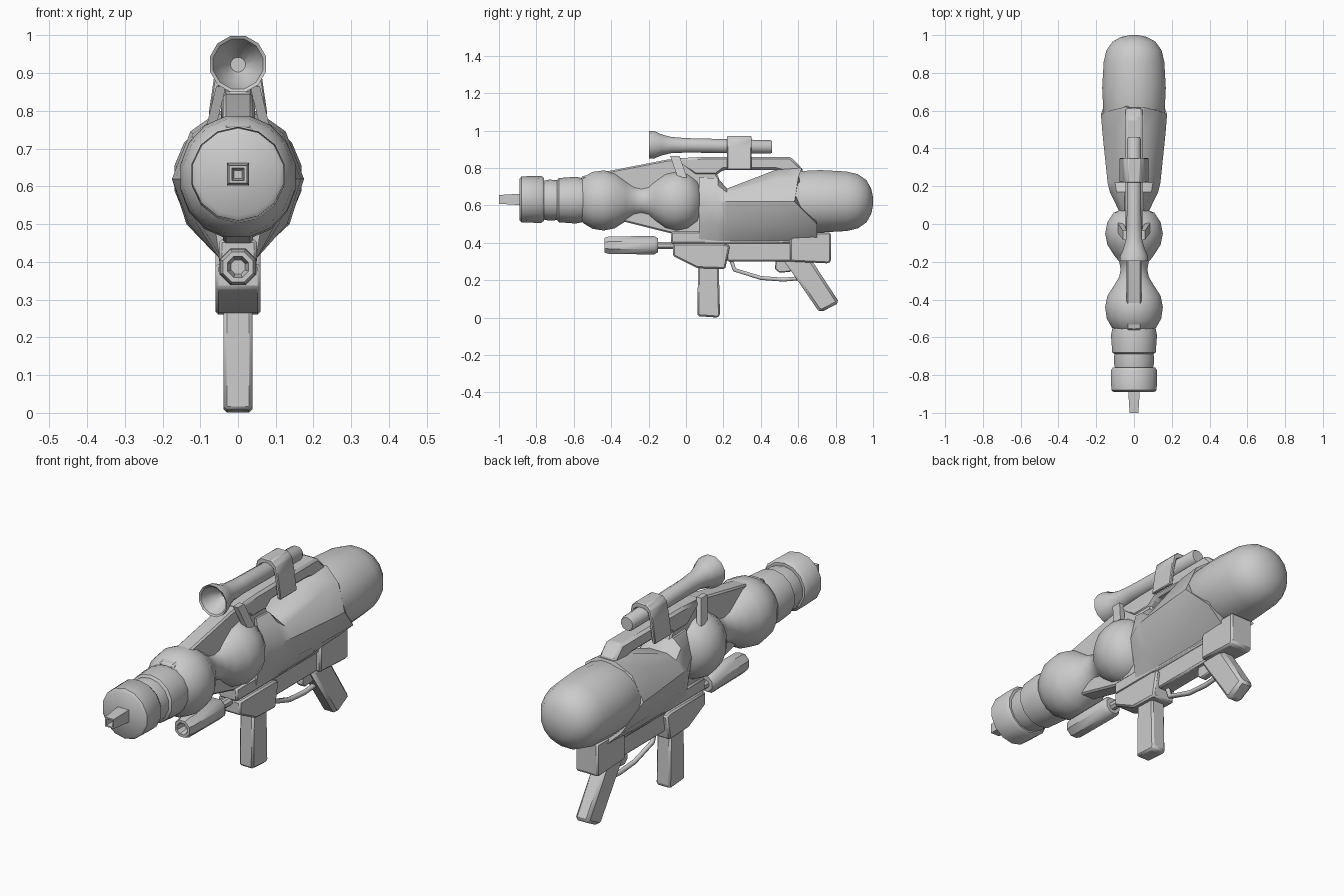
import bpy, bmesh, math
from mathutils import Vector

cube = bpy.data.objects.get("Cube")
if cube:
    bpy.data.objects.remove(cube, do_unlink=True)

grey = bpy.data.materials.new("plain grey")
grey.use_nodes = True
colour = (0.6, 0.6, 0.6, 1)
grey.diffuse_color = colour
grey.node_tree.nodes["Principled BSDF"].inputs["Base Color"].default_value = colour


def finish(name, bm, bevel=0.0, angle=40):
    bmesh.ops.recalc_face_normals(bm, faces=bm.faces)
    mesh = bpy.data.meshes.new(name)
    bm.to_mesh(mesh)
    bm.free()
    mesh.materials.append(grey)
    ob = bpy.data.objects.new(name, mesh)
    bpy.context.collection.objects.link(ob)
    if bevel:
        mod = ob.modifiers.new("Bevel", 'BEVEL')
        mod.width = bevel
        mod.segments = 1
    bpy.ops.object.select_all(action='DESELECT')
    ob.select_set(True)
    bpy.context.view_layer.objects.active = ob
    bpy.ops.object.shade_smooth_by_angle(angle=math.radians(angle))
    return ob


def skin(name, rings, bevel=0.0, angle=40):
    """Bridge closed rings of equal length and cap both ends."""
    bm = bmesh.new()
    loops = [[bm.verts.new(p) for p in ring] for ring in rings]
    n = len(loops[0])
    for a, b in zip(loops, loops[1:]):
        for i in range(n):
            j = (i + 1) % n
            bm.faces.new((a[i], a[j], b[j], b[i]))
    bm.faces.new(loops[0])
    bm.faces.new(loops[-1])
    return finish(name, bm, bevel, angle)


def lathe(name, profile, z, sides=16, squash=1.0, tilt=0.0, turn=0.5, angle=40):
    """Profile of (y, radius) turned about a line along y."""
    rings = []
    for y, r in profile:
        turns = [2 * math.pi * (i + turn) / sides for i in range(sides)]
        rings.append([(squash * r * math.cos(a), y, z + tilt * y + r * math.sin(a)) for a in turns])
    return skin(name, rings, angle=angle)


def prism(name, outline, half, bevel=0.008, x=0.0):
    """Side outline of (y, z) extruded across x."""
    return skin(name, [[(x + s * half, y, z) for y, z in outline] for s in (-1, 1)], bevel, 30)


def rod(name, points, radius):
    """Round bar along a path of points."""
    curve = bpy.data.curves.new(name, 'CURVE')
    curve.dimensions = '3D'
    curve.bevel_depth = radius
    curve.bevel_resolution = 1
    curve.use_fill_caps = True
    spline = curve.splines.new('POLY')
    spline.points.add(len(points) - 1)
    for p, co in zip(spline.points, points):
        p.co = (*co, 1)
    curve.materials.append(grey)
    ob = bpy.data.objects.new(name, curve)
    bpy.context.collection.objects.link(ob)


# Nozzle with a hollow mouth, front cap and neck
lathe("nozzle", [(-0.93, 0.015), (-1, 0.023), (-1, 0.033), (-0.9, 0.042), (-0.87, 0.042)], 0.632, 4)
lathe("front_cap", [(-0.89, 0.11), (-0.88, 0.123), (-0.775, 0.126), (-0.76, 0.115)], 0.632, 14)
lathe("neck", [(-0.78, 0.1), (-0.73, 0.11), (-0.67, 0.105)], 0.628, 14)
lathe("neck_collar", [(-0.69, 0.105), (-0.68, 0.118), (-0.59, 0.125), (-0.54, 0.115)], 0.628, 14)

# Two bulbs joined by a waist
bulb = [(-0.58, 0.085), (-0.55, 0.125), (-0.5, 0.155), (-0.44, 0.164), (-0.38, 0.151),
        (-0.32, 0.11), (-0.28, 0.084), (-0.24, 0.076), (-0.2, 0.084), (-0.17, 0.11),
        (-0.11, 0.151), (-0.05, 0.164), (0.01, 0.151), (0.06, 0.115), (0.085, 0.05)]
lathe("double_bulb", bulb, 0.622, 16, squash=0.95, tilt=-0.01)

# Narrow spine behind the bulbs
prism("spine", [(-0.56, 0.755), (-0.1, 0.845), (0.09, 0.86), (0.17, 0.76), (0.2, 0.68),
                (0.2, 0.42), (-0.08, 0.45), (-0.32, 0.51), (-0.56, 0.57)], 0.04)

# Main shell: (y, half width, top height, bottom height)
shell = []
for y, w, top, low in [(0.07, 0.08, 0.75, 0.42), (0.17, 0.128, 0.745, 0.41), (0.22, 0.14, 0.69, 0.41),
                       (0.48, 0.167, 0.79, 0.41), (0.6, 0.175, 0.8, 0.42)]:
    last = y > 0.55
    half = [(0.05, top, 0.02), (0.72 * w, 0.62 + 0.7 * (top - 0.62), 0), (w, 0.62, -0.02),
            (0.78 * w, 0.5, 0.1), (0.05, low, 0.1)]
    right = [(x, y + (d if last else 0), z) for x, z, d in half]
    shell.append(right + [(-x, b, c) for x, b, c in reversed(right)])
skin("main_shell", shell, angle=35)

# Carry rail above the opening
prism("top_rail", [(-0.07, 0.85), (0.1, 0.86), (0.56, 0.86), (0.62, 0.8), (0.6, 0.76),
                   (0.48, 0.79), (0.2, 0.79), (0.16, 0.76), (0.05, 0.76)], 0.045, 0.012)

# Rear tank
lathe("rear_tank", [(0.5, 0.14), (0.58, 0.163), (0.72, 0.17), (0.86, 0.162), (0.92, 0.147),
                    (0.965, 0.115), (0.99, 0.07), (1.0, 0.02)], 0.622, 16, squash=1.01, angle=60)

# Slanted posts beside the scope, and shoulders widening the spine top
for side, label in ((1, "left"), (-1, "right")):
    foot, head = Vector((side * 0.073, -0.02, 0.75)), Vector((side * 0.045, -0.06, 0.865))
    skin(label + "_post", [[c + Vector((dx, dy, 0)) for dx, dy in
         ((-0.013, -0.025), (0.013, -0.025), (0.013, 0.025), (-0.013, 0.025))] for c in (foot, head)])

# Scope with a concave bell
lathe("scope", [(-0.1, 0.02), (-0.14, 0.05), (-0.192, 0.068), (-0.197, 0.077), (-0.17, 0.076),
                (-0.13, 0.058), (-0.08, 0.045), (0.0, 0.04), (0.45, 0.037), (0.46, 0.032)],
      0.921, 12, tilt=-0.018)

# Arched scope clamp reaching down to the shell
arch = [(0.078, 0.79), (0.062, 0.9), (0.052, 0.95), (0.03, 0.972)]
inner = [(0.02, 0.945), (0.036, 0.935), (0.046, 0.89), (0.06, 0.79)]
outline = arch + [(-x, z) for x, z in reversed(arch)] + [(-x, z) for x, z in reversed(inner)] + inner
skin("scope_clamp", [[(x, y, z) for x, z in outline] for y in (0.22, 0.35)], 0.004)

# Pump barrel and rod under the front
lathe("pump_barrel", [(-0.39, 0.02), (-0.435, 0.03), (-0.435, 0.043), (-0.41, 0.051),
                      (-0.17, 0.053), (-0.15, 0.04)], 0.387, 8, tilt=0)
lathe("pump_rod", [(-0.18, 0.021), (0.0, 0.021)], 0.385, 8)

# Lower frame
prism("under_plate", [(-0.08, 0.46), (0.1, 0.46), (0.7, 0.43), (0.7, 0.395), (-0.08, 0.395)], 0.05)
prism("front_block", [(-0.07, 0.395), (-0.07, 0.33), (0.06, 0.265), (0.21, 0.26), (0.235, 0.385), (0.2, 0.395)], 0.06)
prism("middle_rail", [(0.2, 0.405), (0.58, 0.405), (0.58, 0.3), (0.22, 0.3)], 0.04)
prism("rear_block", [(0.555, 0.42), (0.6, 0.455), (0.775, 0.455), (0.775, 0.3), (0.76, 0.29), (0.555, 0.3)], 0.06)

# Grips
prism("front_grip", [(0.065, 0.28), (0.175, 0.28), (0.182, 0.012), (0.17, 0), (0.06, 0.008)], 0.038, 0.014)
prism("rear_grip", [(0.52, 0.31), (0.67, 0.31), (0.82, 0.08), (0.725, 0.03), (0.705, 0.04)], 0.038, 0.014)

# Trigger and its guard
rod("trigger_guard", [(0, 0.24, 0.31), (0, 0.26, 0.255), (0, 0.4, 0.212), (0, 0.52, 0.203), (0, 0.6, 0.21)], 0.012)
prism("trigger", [(0.48, 0.31), (0.475, 0.26), (0.5, 0.24), (0.56, 0.245), (0.58, 0.31)], 0.018, 0.005)
